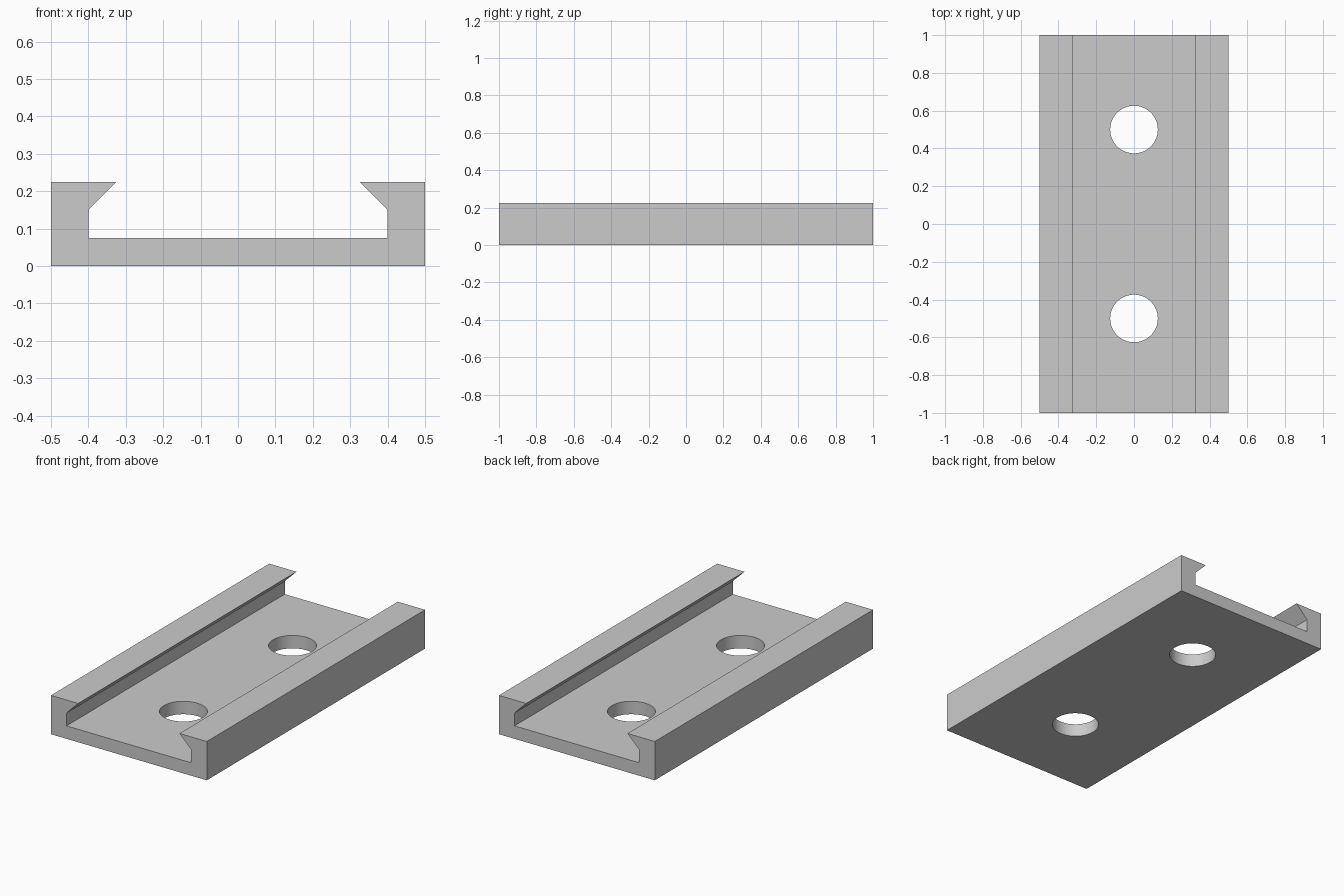
import bpy
import bmesh

LENGTH = 2.0
HOLE_RADIUS = 0.126

cube = bpy.data.objects.get("Cube")
if cube:
    bpy.data.objects.remove(cube, do_unlink=True)

grey = bpy.data.materials.new("plain grey")
grey.use_nodes = True
colour = (0.6, 0.6, 0.6, 1.0)
grey.diffuse_color = colour
grey.node_tree.nodes["Principled BSDF"].inputs["Base Color"].default_value = colour

# Channel: half of the section, mirrored, then extruded along y
half = [(0.5, 0), (0.5, 0.225), (0.325, 0.225), (0.4, 0.15), (0.4, 0.075)]
section = half + [(-x, z) for x, z in reversed(half)]
bm = bmesh.new()
face = bm.faces.new([bm.verts.new((x, -LENGTH / 2, z)) for x, z in section])
extruded = bmesh.ops.extrude_face_region(bm, geom=[face])["geom"]
bmesh.ops.translate(bm, vec=(0, LENGTH, 0),
                    verts=[v for v in extruded if isinstance(v, bmesh.types.BMVert)])
bmesh.ops.recalc_face_normals(bm, faces=bm.faces)
mesh = bpy.data.meshes.new("dovetail_channel")
bm.to_mesh(mesh)
bm.free()
mesh.materials.append(grey)
channel = bpy.data.objects.new("dovetail_channel", mesh)
bpy.context.collection.objects.link(channel)
bpy.context.view_layer.objects.active = channel
channel.select_set(True)

# Two round mounting holes through the floor
for y in (-0.5, 0.5):
    bpy.ops.mesh.primitive_cylinder_add(vertices=64, radius=HOLE_RADIUS, depth=0.3,
                                        location=(0, y, 0.04))
    cutter = bpy.context.object
    cutter.name = "hole_cutter"
    cutter.hide_render = True
    cutter.data.materials.append(grey)
    bpy.ops.object.select_all(action="DESELECT")
    channel.select_set(True)
    bpy.context.view_layer.objects.active = channel
    cut = channel.modifiers.new("mounting_hole", "BOOLEAN")
    cut.operation = "DIFFERENCE"
    cut.solver = "EXACT"
    cut.object = cutter
    bpy.ops.object.modifier_apply(modifier=cut.name)
    bpy.data.objects.remove(cutter, do_unlink=True)

# Smooth hole walls, sharp edges elsewhere
bpy.ops.object.shade_smooth_by_angle(angle=0.5)
